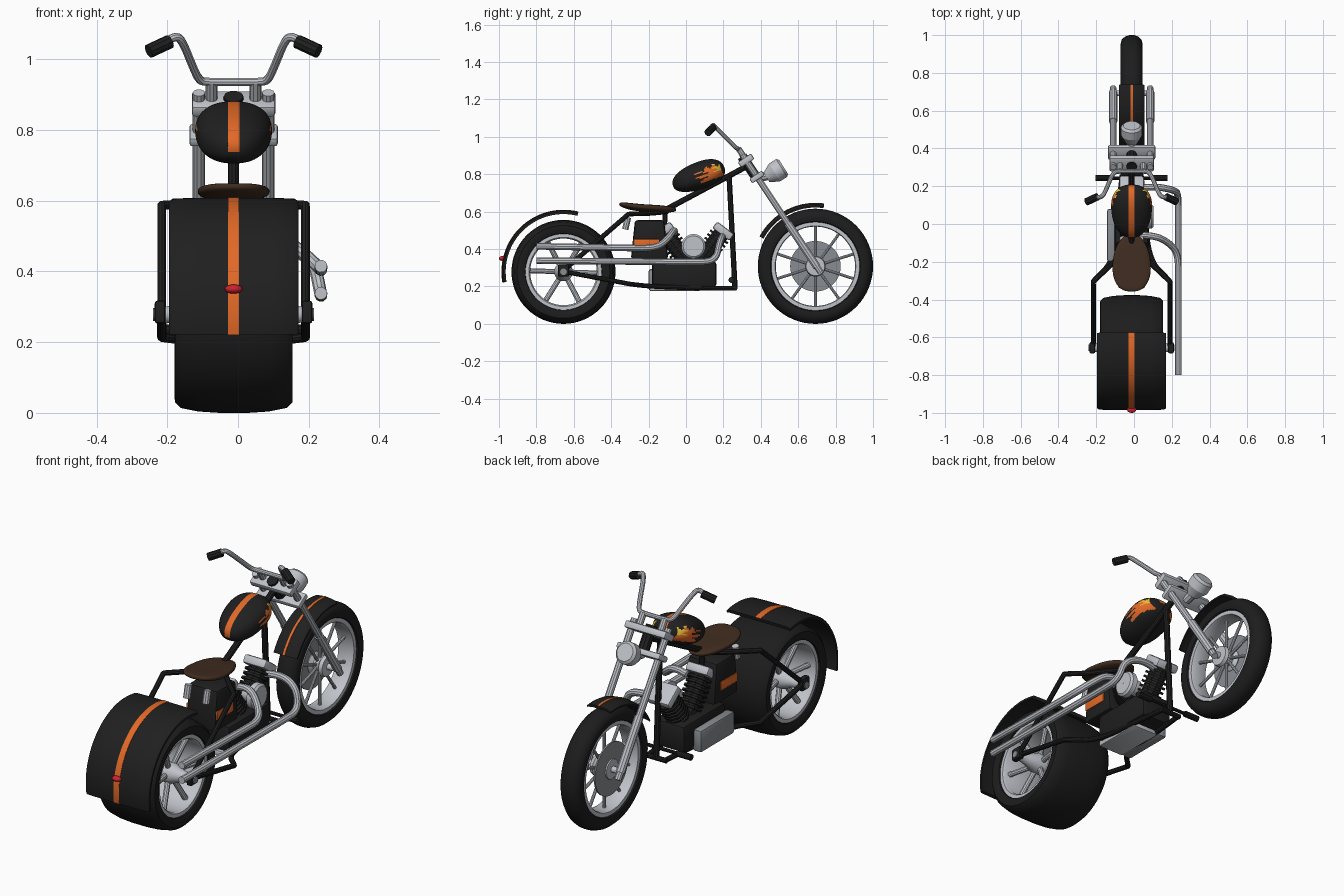
import bpy, bmesh, math
from math import sin, cos, radians, pi
from mathutils import Vector, Matrix

if "Cube" in bpy.data.objects:
    bpy.data.objects.remove(bpy.data.objects["Cube"])

CX = -0.0125                      # bike centre line (pipes stick out on one side)
RW, FW = (-0.655, 0.278), (0.692, 0.308)   # wheel centres (y, z)

def mat(name, *c):
    m = bpy.data.materials.new(name)
    m.diffuse_color = (*c, 1)
    m.use_nodes = True
    m.node_tree.nodes["Principled BSDF"].inputs["Base Color"].default_value = m.diffuse_color
    return m

BLACK = mat("black paint", 0.014, 0.014, 0.014)
RUBBER = mat("tyre rubber", 0.012, 0.012, 0.012)
SILVER = mat("silver metal", 0.52, 0.54, 0.58)
GREY = mat("grey metal", 0.25, 0.27, 0.29)
ORANGE = mat("orange paint", 0.76, 0.14, 0.02)
YELLOW = mat("yellow paint", 0.9, 0.6, 0.04)
BROWN = mat("brown leather", 0.05, 0.025, 0.014)
RED = mat("red lens", 0.6, 0.015, 0.03)

def make(name, bm, *mats):
    bmesh.ops.recalc_face_normals(bm, faces=bm.faces)
    me = bpy.data.meshes.new(name)
    bm.to_mesh(me)
    bm.free()
    ob = bpy.data.objects.new(name, me)
    bpy.context.collection.objects.link(ob)
    for m in mats:
        me.materials.append(m)
    return ob

def tube(name, pts, r, m, smooth=True):
    """Round bar along points, corners rounded when there are more than two."""
    cu = bpy.data.curves.new(name, 'CURVE')
    cu.dimensions, cu.bevel_depth, cu.bevel_resolution, cu.use_fill_caps = '3D', r, 3, True
    nurbs = smooth and len(pts) > 2
    sp = cu.splines.new('NURBS' if nurbs else 'POLY')
    sp.points.add(len(pts) - 1)
    for p, co in zip(sp.points, pts):
        p.co = (*co, 1)
    if nurbs:
        sp.order_u, sp.use_endpoint_u, sp.resolution_u = 3, True, 6
    cu.materials.append(m)
    ob = bpy.data.objects.new(name, cu)
    bpy.context.collection.objects.link(ob)
    bpy.ops.object.select_all(action='DESELECT')
    ob.select_set(True)
    bpy.context.view_layer.objects.active = ob
    bpy.ops.object.convert(target='MESH')

def pair(name, pts, r, m):
    for s, side in ((-1, "left_"), (1, "right_")):
        tube(side + name, [(s * x, y, z) for x, y, z in pts], r, m)

def spin(name, prof, c, m, a0=0, a1=360, n=64):
    """Sweep a closed (x, radius) profile round the x axis through c."""
    bm = bmesh.new()
    full = a1 - a0 == 360
    rings = []
    for i in range(n if full else n + 1):
        a = radians(a0 + (a1 - a0) * i / n)
        rings.append([bm.verts.new((x, c[0] + r * cos(a), c[1] + r * sin(a))) for x, r in prof])
    k = len(prof)
    for i in range(n):
        A, B = rings[i], rings[(i + 1) % len(rings)]
        for j in range(k):
            bm.faces.new((A[j], A[(j + 1) % k], B[(j + 1) % k], B[j]))
    if not full:
        bm.faces.new(rings[0])
        bm.faces.new(rings[-1])
    return make(name, bm, m)

def sym(half):
    """Mirror an (x, r) half profile."""
    return half + [(-x, r) for x, r in reversed(half)]

def box(name, c, size, m, tilt=0, bevel=0.008, taper=1):
    """Bevelled box; tilt turns it about x, taper scales the top along y."""
    bm = bmesh.new()
    bmesh.ops.create_cube(bm, size=1)
    for v in bm.verts:
        t = taper if v.co.z > 0 else 1
        v.co = Vector((v.co.x * size[0], v.co.y * size[1] * t, v.co.z * size[2]))
    bmesh.ops.bevel(bm, geom=bm.edges[:], offset=bevel, segments=2, affect='EDGES', profile=0.5)
    bm.transform(Matrix.Translation(c) @ Matrix.Rotation(radians(tilt), 4, 'X'))
    return make(name, bm, m)

def blob(p, u=48, v=32):
    """Unit sphere with poles on y, squared off by exponent p."""
    bm = bmesh.new()
    bmesh.ops.create_uvsphere(bm, u_segments=u, v_segments=v, radius=1,
                              matrix=Matrix.Rotation(pi / 2, 4, 'X'))
    for w in bm.verts:
        w.co /= sum(abs(q) ** p for q in w.co) ** (1 / p)
    return bm

# wheels
spin("rear_tyre", sym([(0.135, 0.2), (0.158, 0.205), (0.167, 0.225), (0.166, 0.248),
                       (0.15, 0.264), (0.1, 0.274), (0.04, 0.278)]), RW, RUBBER)
spin("rear_rim", sym([(0.14, 0.178), (0.15, 0.185), (0.15, 0.207), (0.13, 0.207)]), RW, SILVER)
spin("rear_hub", sym([(0.205, 0.001), (0.205, 0.02), (0.15, 0.03), (0.1, 0.05), (0.04, 0.05)]), RW, SILVER, n=32)
spin("front_tyre", sym([(0.038, 0.232), (0.052, 0.24), (0.058, 0.262), (0.052, 0.285),
                        (0.034, 0.301), (0.012, 0.308)]), FW, RUBBER)
spin("front_rim", sym([(0.036, 0.212), (0.045, 0.216), (0.045, 0.24), (0.03, 0.24)]), FW, SILVER)
spin("front_hub", sym([(0.1, 0.001), (0.1, 0.014), (0.05, 0.016), (0.048, 0.05), (0.03, 0.055), (0.015, 0.035)]),
     FW, SILVER, n=32)
spin("brake_disc", [(-0.042, 0.05), (-0.042, 0.135), (-0.034, 0.135), (-0.034, 0.05)], FW, GREY)
for i in range(6):
    a = radians(60 * i - 2)
    pair(f"rear_spoke_{i}", [(x, RW[0] + r * cos(a), RW[1] + r * sin(a)) for x, r in ((0.08, 0.03), (0.11, 0.185))],
         0.014, SILVER)
for i in range(10):
    a = radians(36 * i + 18)
    tube(f"front_spoke_{i}", [(0, FW[0] + r * cos(a), FW[1] + r * sin(a)) for r in (0.02, 0.22)], 0.008, SILVER)

# fenders with thin painted stripes
spin("rear_fender", sym([(0.172, 0.312), (0.183, 0.309), (0.183, 0.32), (0.172, 0.328), (0.1, 0.33)])
     + [(-0.1, 0.312), (0.1, 0.312)], RW, BLACK, 76, 190, 40)
spin("rear_fender_stripe", sym([(0.016, 0.328), (0.016, 0.332)]), RW, ORANGE, 76, 190, 40)
spin("front_fender", sym([(0.056, 0.318), (0.068, 0.314), (0.068, 0.322), (0.05, 0.333), (0.015, 0.337)])
     + [(-0.03, 0.322), (0.03, 0.322)], FW, BLACK, 82, 152, 28)
spin("front_fender_stripe", sym([(0.006, 0.334), (0.006, 0.339)]), FW, ORANGE, 82, 152, 28)
bm = blob(2, 24, 16)
bm.transform(Matrix.Translation((0, -0.982, 0.35)) @ Matrix.Diagonal((0.025, 0.018, 0.013, 1)))
make("tail_light", bm, RED)

# frame
tube("backbone", [(0, 0.33, 0.845), (0, -0.1, 0.615)], 0.016, BLACK)
tube("down_tube", [(0, 0.23, 0.8), (0, 0.262, 0.19)], 0.015, BLACK)
tube("seat_tube", [(0, -0.11, 0.62), (0, -0.13, 0.2)], 0.014, BLACK)
tube("steering_head", [(0, 0.3, 0.895), (0, 0.37, 0.79)], 0.028, BLACK)
pair("upper_stay", [(0.0, -0.1, 0.6), (0.09, -0.2, 0.588), (0.203, -0.305, 0.588), (0.203, -0.31, 0.585),
                    (0.203, -0.655, 0.285)], 0.013, BLACK)
pair("lower_rail", [(0.203, -0.655, 0.28), (0.203, -0.31, 0.215), (0.203, -0.3, 0.213), (0.09, -0.19, 0.2),
                    (0.07, 0.1, 0.19), (0.05, 0.262, 0.19)], 0.013, BLACK)
tube("front_crossbar", [(-0.06, 0.262, 0.19), (0.06, 0.262, 0.19)], 0.013, BLACK)
tube("peg_bar", [(-0.13, 0.243, 0.235), (0.13, 0.243, 0.235)], 0.009, BLACK)
pair("foot_peg", [(0.11, 0.243, 0.235), (0.19, 0.243, 0.235)], 0.016, BLACK)
for s in (-1, 1):
    box("axle_plate", (s * 0.208, RW[0], 0.285), (0.03, 0.06, 0.065), BLACK)
    spin("axle_nut", [(s * 0.215, 0.001), (s * 0.215, 0.018), (s * 0.228, 0.018), (s * 0.228, 0.001)], RW, GREY, n=12)

# fork, clamps and headlight
def fork(t, off=0, x=0):          # point along the fork, off = forward offset
    return (x, 0.30 + 0.42 * t + 0.832 * off, 0.905 - 0.63 * t + 0.555 * off)
RAKE = 33.7
pair("fork_tube", [fork(0, 0, 0.098), fork(1, 0, 0.098)], 0.0175, SILVER)
pair("fork_slider", [fork(0.58, 0, 0.098), fork(0.95, 0, 0.098)], 0.022, SILVER)
box("top_clamp", fork(0.05), (0.236, 0.085, 0.035), SILVER, RAKE)
box("lower_clamp", fork(0.19), (0.25, 0.08, 0.03), SILVER, RAKE)
tube("headlight_arm", [fork(0.2, 0), fork(0.25, 0.11)], 0.025, SILVER)
bm = bmesh.new()
for r1, r2, d, z in ((0.03, 0.056, 0.05, -0.045), (0.056, 0.056, 0.045, 0.0025), (0.056, 0.044, 0.012, 0.031)):
    bmesh.ops.create_cone(bm, cap_ends=True, segments=32, radius1=r1, radius2=r2, depth=d,
                          matrix=Matrix.Translation((0, 0, z)))
bm.transform(Matrix.Translation((0, 0.49, 0.82)) @ Matrix.Rotation(radians(-58), 4, 'X'))
make("headlight", bm, SILVER)

# handlebar
half = [(0.075, 0.28, 0.935), (0.098, 0.268, 0.94), (0.118, 0.225, 0.985), (0.142, 0.165, 1.045),
        (0.16, 0.142, 1.068), (0.195, 0.14, 1.046), (0.23, 0.125, 1.03)]
tube("handlebar", [(-x, y, z) for x, y, z in reversed(half)] + half, 0.012, SILVER)
pair("grip", [(0.18, 0.145, 1.05), (0.24, 0.117, 1.022)], 0.02, BLACK)
pair("riser", [(0.062, 0.315, 0.885), (0.062, 0.28, 0.938)], 0.017, SILVER)

# fuel tank: stripe cut in along the top, ragged flames on the sides
bm = blob(2.3, 64, 48)
for s in (-1, 1):
    bmesh.ops.bisect_plane(bm, geom=bm.verts[:] + bm.edges[:] + bm.faces[:],
                           plane_co=(s * 0.14, 0, 0), plane_no=(1, 0, 0))
for f in bm.faces:
    x, u, w = f.calc_center_median()
    edge = 0.12 + 0.22 * sin(w * 17) + 0.1 * sin(w * 41)
    if abs(x) < 0.14 and w > 0:
        f.material_index = 1
    elif abs(x) > 0.35 and -0.55 < w < 0.35 + 0.12 * sin(u * 22) and edge < u < 0.86:
        f.material_index = 2 if u > 0.66 + 0.1 * sin(w * 25) and w > -0.1 else 1
for v in bm.verts:
    x, y, z = v.co
    k = 0.115 * (1 if abs(x) < 0.141 else 0.93 + 0.12 * y)
    v.co = (x * k, y * 0.146, z * (0.076 if z > 0 else 0.068) * (1 + 0.08 * y))
bm.transform(Matrix.Translation((0, 0.068, 0.787)) @ Matrix.Rotation(radians(20), 4, 'X'))
make("fuel_tank", bm, BLACK, ORANGE, YELLOW)

# seat on two springs
bm = blob(2.8)
for v in bm.verts:
    x, y, z = v.co
    v.co = (x * (0.1 - 0.012 * y - 0.02 * y * y), -0.205 + y * 0.152,
            0.618 + z * 0.02 - 0.008 * y + 0.014 * y * y * (y < 0) + 0.006 * x * x)
make("seat", bm, BROWN)
pair("seat_spring", [(0.055, -0.31, 0.57), (0.055, -0.325, 0.505)], 0.018, SILVER)

# oil box with orange side bands
box("oil_box", (0, -0.195, 0.45), (0.17, 0.2, 0.21), BLACK, 0, 0.015, 0.78)
for s in (-1, 1):
    box("oil_box_band", (s * 0.085, -0.212, 0.43), (0.008, 0.135, 0.045), ORANGE, 0, 0.002)

# engine
box("crankcase", (0, -0.01, 0.265), (0.18, 0.345, 0.14), BLACK, 0, 0.018)
box("primary_cover", (-0.105, -0.06, 0.235), (0.05, 0.28, 0.115), GREY, 0, 0.012)
box("sump", (0, -0.06, 0.19), (0.15, 0.27, 0.03), SILVER)
for s, side in ((-1, "rear"), (1, "front")):
    d = Vector((0, s * 0.6, 0.8))
    base = Vector((0, 0.04 + s * 0.02, 0.31))
    tube(side + "_cylinder", [base, base + d * 0.22], 0.045, BLACK)
    for i in range(7):
        p = base + d * (0.05 + 0.024 * i)
        tube(f"{side}_fin_{i}", [p - d * 0.006, p + d * 0.006], 0.062, BLACK)
    box(side + "_rocker_cover", base + d * 0.232, (0.13, 0.115, 0.045), SILVER, -s * 37, 0.012)
spin("air_cleaner", [(0.03, 0.001), (0.03, 0.04), (0.075, 0.04), (0.078, 0.065), (0.105, 0.065), (0.115, 0.055),
                     (0.115, 0.001)], (0.04, 0.415), SILVER, n=40)

# exhaust pipes on the right
tube("upper_exhaust", [(0.05, -0.06, 0.49), (0.12, -0.06, 0.51), (0.2, -0.1, 0.45), (0.247, -0.16, 0.405),
                       (0.247, -0.3, 0.405), (0.247, -0.8, 0.415)], 0.018, SILVER)
tube("lower_exhaust", [(0.04, 0.19, 0.46), (0.12, 0.2, 0.475), (0.225, 0.18, 0.44), (0.247, 0.16, 0.335),
                       (0.247, 0.04, 0.33), (0.247, -0.8, 0.338)], 0.018, SILVER)

# shift to the centre line and smooth round surfaces
bpy.ops.object.select_all(action='SELECT')
for ob in bpy.context.selected_objects:
    ob.location.x += CX
bpy.ops.object.shade_smooth_by_angle(angle=radians(35))
